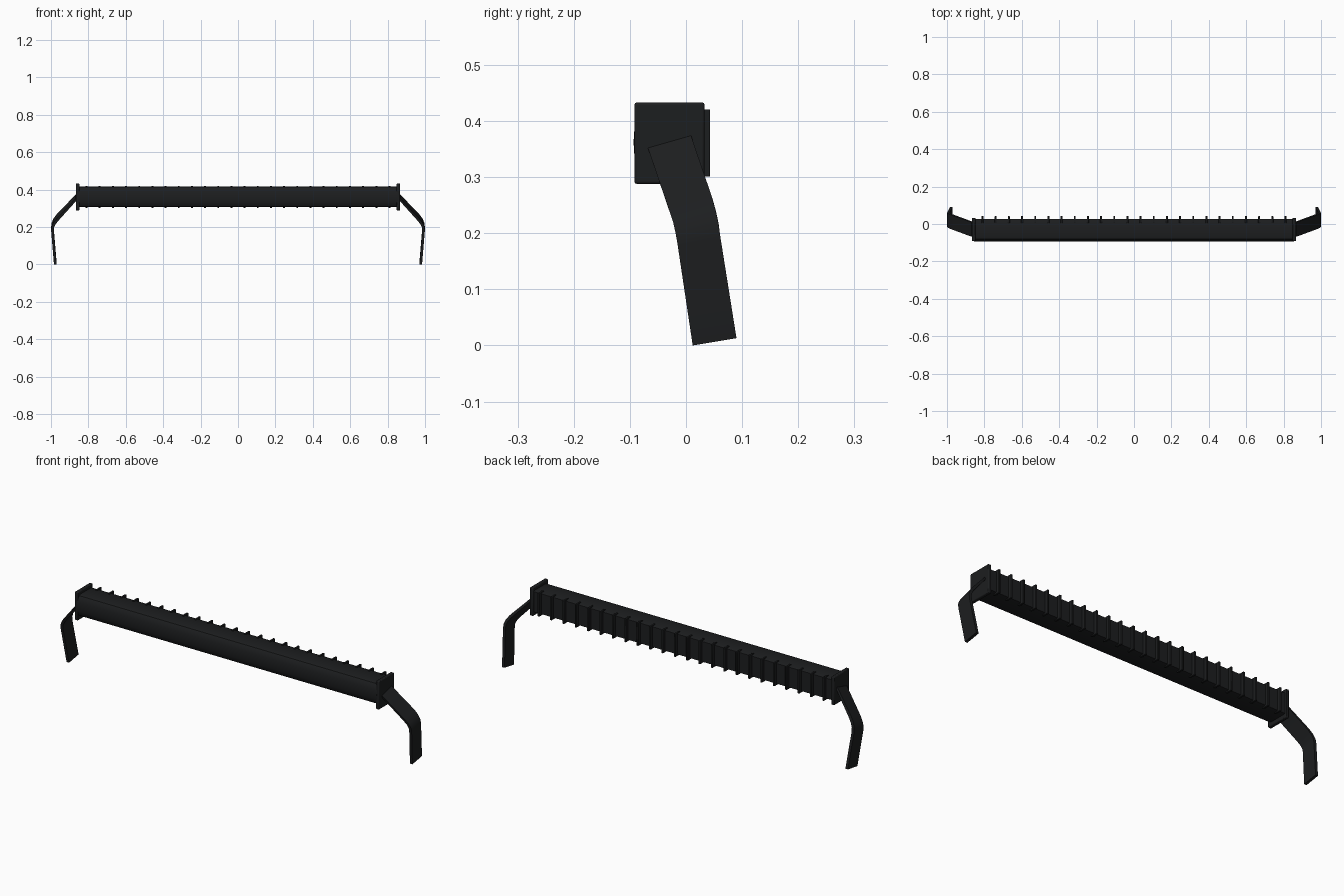
import bpy, bmesh
from mathutils import Vector

if "Cube" in bpy.data.objects:
    bpy.data.objects.remove(bpy.data.objects["Cube"])

black = bpy.data.materials.new("black_metal")
black.diffuse_color = (0.012, 0.013, 0.014, 1)
black.use_nodes = True
black.node_tree.nodes["Principled BSDF"].inputs["Base Color"].default_value = black.diffuse_color


def finish(name, bm, bevel=0.0):
    bmesh.ops.recalc_face_normals(bm, faces=bm.faces)
    me = bpy.data.meshes.new(name)
    bm.to_mesh(me)
    bm.free()
    ob = bpy.data.objects.new(name, me)
    bpy.context.collection.objects.link(ob)
    me.materials.append(black)
    if bevel:
        m = ob.modifiers.new("bevel", "BEVEL")
        m.width, m.segments = bevel, 2
    bpy.ops.object.select_all(action='DESELECT')
    ob.select_set(True)
    bpy.context.view_layer.objects.active = ob
    bpy.ops.object.shade_smooth_by_angle()
    return ob


def loft(name, rings, bevel=0.0):
    bm = bmesh.new()
    vs = [[bm.verts.new(p) for p in r] for r in rings]
    n = len(vs[0])
    for a, b in zip(vs, vs[1:]):
        for i in range(n):
            j = (i + 1) % n
            bm.faces.new((a[i], a[j], b[j], b[i]))
    bm.faces.new(vs[0])
    bm.faces.new(vs[-1])
    return finish(name, bm, bevel)


def box(name, lo, hi, bevel=0.0):
    rings = [[(x, lo[1], lo[2]), (x, hi[1], lo[2]), (x, hi[1], hi[2]), (x, lo[1], hi[2])]
             for x in (lo[0], hi[0])]
    return loft(name, rings, bevel)


# long housing with a gently bulging front
profile = [(0.026, 0.309), (0.026, 0.413), (0.018, 0.417), (-0.068, 0.417), (-0.08, 0.413),
           (-0.087, 0.403), (-0.092, 0.385), (-0.0935, 0.362), (-0.092, 0.339),
           (-0.087, 0.321), (-0.08, 0.311), (-0.068, 0.307), (0.018, 0.307)]
loft("housing", [[(x, y, z) for y, z in profile] for x in (-0.855, 0.855)])

# cooling fins along the back
for i in range(24):
    x = -0.81 + i * 1.62 / 23
    box(f"cooling_fin_{i + 1}", (x - 0.005, 0.005, 0.301), (x + 0.005, 0.043, 0.421), 0.002)

# bent strap stations: x, front edge (y, z), rear edge (y, z)
stations = [(0.861, (-0.068, 0.352), (0.009, 0.374)),
            (0.966, (-0.029, 0.238), (0.047, 0.262)),
            (0.982, (-0.022, 0.217), (0.053, 0.240)),
            (0.991, (-0.018, 0.198), (0.058, 0.217)),
            (0.992, (-0.015, 0.180), (0.061, 0.195)),
            (0.977, (0.012, 0.000), (0.090, 0.013))]

for side, s in (("right", 1), ("left", -1)):
    # end plates
    xs = sorted((s * 0.848, s * 0.866))
    box(f"end_plate_{side}", (xs[0], -0.092, 0.288), (xs[1], 0.033, 0.433), 0.004)
    # mounting legs
    mids = [Vector((x, (a[0] + b[0]) / 2, (a[1] + b[1]) / 2)) for x, a, b in stations]
    rings = []
    for k, (x, a, b) in enumerate(stations):
        t = mids[min(k + 1, len(mids) - 1)] - mids[max(k - 1, 0)]
        w = Vector((0, b[0] - a[0], b[1] - a[1]))
        n = t.cross(w).normalized() * 0.007
        if k in (0, len(stations) - 1):
            n = Vector((0.007 if n.x > 0 else -0.007, 0, 0))
        A, B = Vector((x, *a)), Vector((x, *b))
        rings.append([(s * p.x, p.y, p.z) for p in (A + n, B + n, B - n, A - n)])
    loft(f"mounting_leg_{side}", rings)
